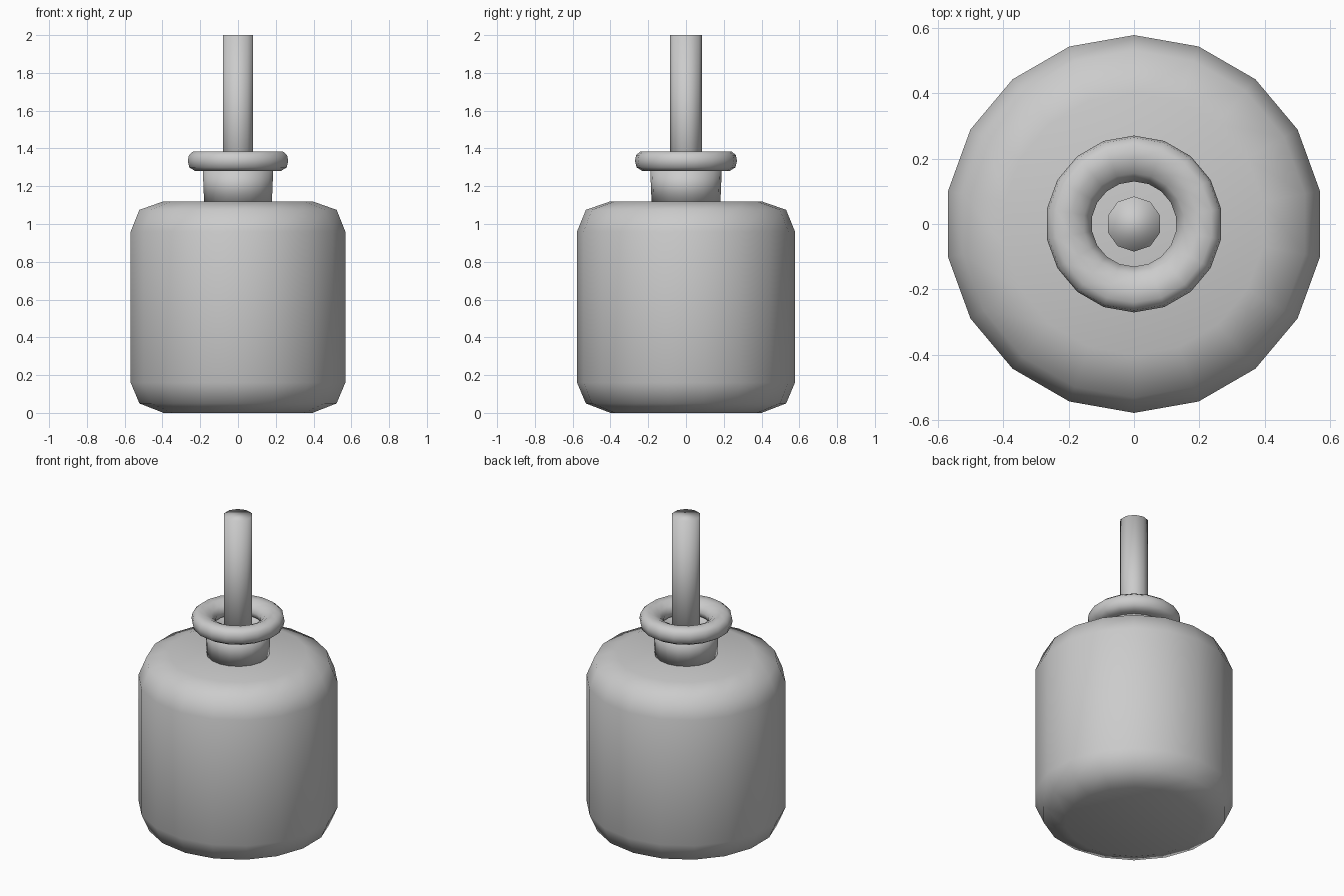
import bpy, bmesh, math

cube = bpy.data.objects.get("Cube")
if cube:
    bpy.data.objects.remove(cube, do_unlink=True)

GREY = (0.6, 0.6, 0.6, 1.0)
mat = bpy.data.materials.new("plain grey")
mat.use_nodes = True
mat.diffuse_color = GREY
mat.node_tree.nodes["Principled BSDF"].inputs["Base Color"].default_value = GREY


def lathe(name, profile, sides, closed=False):
    """Spin (radius, z) points round z; a corner always points to the back.
    Open profiles that end away from the axis are capped."""
    bm = bmesh.new()
    rings = []
    for r, z in profile:
        rings.append([bm.verts.new((r * math.cos(a), r * math.sin(a), z))
                      for a in (math.pi / 2 + 2 * math.pi * i / sides for i in range(sides))])
    pairs = list(zip(rings, rings[1:]))
    if closed:
        pairs.append((rings[-1], rings[0]))
    else:
        bm.faces.new(rings[0][::-1])
        bm.faces.new(rings[-1])
    for low, high in pairs:
        for i in range(sides):
            j = (i + 1) % sides
            bm.faces.new((low[i], low[j], high[j], high[i]))
    bmesh.ops.recalc_face_normals(bm, faces=bm.faces)
    for f in bm.faces:
        f.smooth = True
    mesh = bpy.data.meshes.new(name)
    bm.to_mesh(mesh)
    bm.free()
    mesh.materials.append(mat)
    obj = bpy.data.objects.new(name, mesh)
    bpy.context.collection.objects.link(obj)
    return obj


# Jar body with rounded shoulder and base
lathe("bottle_body", [(0.40, 0), (0.53, 0.05), (0.577, 0.16),
                      (0.577, 0.96), (0.53, 1.075), (0.40, 1.12)], 18)

# Hollow neck standing on the shoulder
lathe("bottle_neck", [(0.182, 1.11), (0.19, 1.30), (0.15, 1.30), (0.15, 1.11)], 18, closed=True)

# Rounded rim around the mouth
lathe("bottle_rim", [(0.175, 1.28), (0.23, 1.28), (0.262, 1.30), (0.27, 1.335), (0.264, 1.365),
                     (0.24, 1.385), (0.195, 1.385), (0.155, 1.365), (0.13, 1.335),
                     (0.14, 1.30)], 18, closed=True)

# Rod rising out of the mouth
lathe("stopper_rod", [(0.084, 1.10), (0.084, 2.0)], 10)
